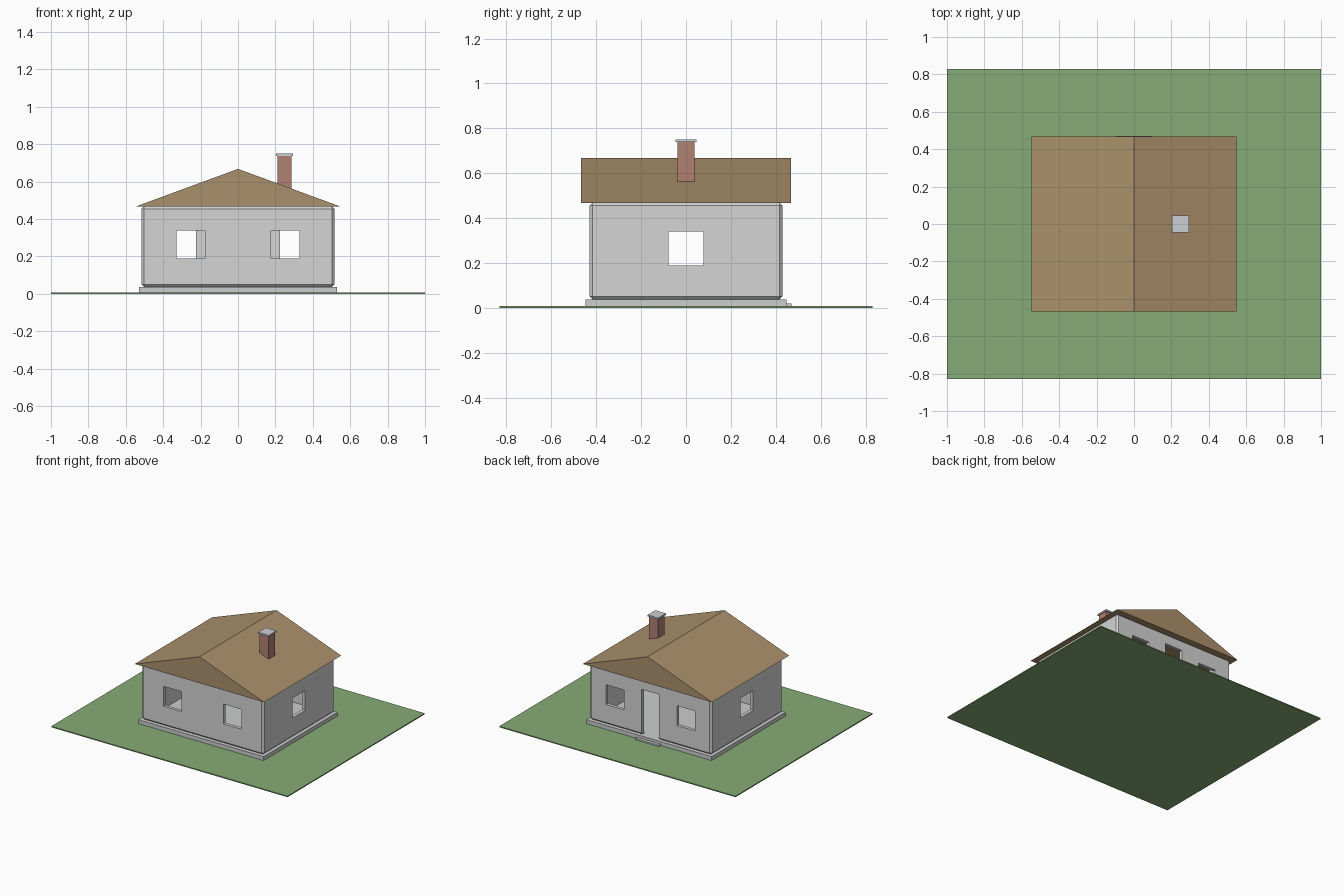
import bpy
import bmesh
from math import radians
from mathutils import Vector

if "Cube" in bpy.data.objects:
    bpy.data.objects.remove(bpy.data.objects["Cube"], do_unlink=True)


def material(name, r, g, b):
    mat = bpy.data.materials.new(name)
    mat.use_nodes = True
    mat.diffuse_color = (r, g, b, 1)
    mat.node_tree.nodes["Principled BSDF"].inputs["Base Color"].default_value = (r, g, b, 1)
    return mat


grass = material("grass green", 0.24, 0.41, 0.18)
plaster = material("plaster grey", 0.66, 0.66, 0.66)
concrete = material("concrete grey", 0.60, 0.62, 0.61)
tile = material("roof brown", 0.41, 0.28, 0.15)
brick = material("chimney brick", 0.44, 0.22, 0.17)
cap_grey = material("cap grey", 0.60, 0.62, 0.66)


def add_object(name, bm, mat=None):
    bmesh.ops.recalc_face_normals(bm, faces=bm.faces)
    mesh = bpy.data.meshes.new(name)
    bm.to_mesh(mesh)
    bm.free()
    if mat:
        mesh.materials.append(mat)
    obj = bpy.data.objects.new(name, mesh)
    bpy.context.collection.objects.link(obj)
    return obj


def box(name, x, y, z, mat=None, bevel=0):
    """Box given by its (low, high) range on each axis."""
    bm = bmesh.new()
    bmesh.ops.create_cube(bm, size=1)
    for v in bm.verts:
        v.co = Vector([r[0] if c < 0 else r[1] for r, c in zip((x, y, z), v.co)])
    if bevel:
        bmesh.ops.bevel(bm, geom=bm.edges[:], offset=bevel, segments=1,
                        profile=0.5, affect='EDGES')
    return add_object(name, bm, mat)


def cut(target, x, y, z):
    """Subtract a box from the target and discard the cutter."""
    cutter = box("cutter", x, y, z)
    cutter.hide_render = True
    mod = target.modifiers.new("cut", 'BOOLEAN')
    mod.operation = 'DIFFERENCE'
    mod.solver = 'EXACT'
    mod.object = cutter
    bpy.context.view_layer.objects.active = target
    bpy.ops.object.modifier_apply(modifier=mod.name)
    bpy.data.objects.remove(cutter, do_unlink=True)


# Lawn, foundation and back doorstep
box("lawn", (-1, 1), (-0.83, 0.83), (0, 0.008), grass)
box("foundation", (-0.53, 0.53), (-0.447, 0.447), (0.008, 0.038), concrete)
box("doorstep", (-0.1, 0.1), (0.447, 0.47), (0.008, 0.019), concrete)

# Hollow walls with bevelled corners
walls = box("walls", (-0.515, 0.515), (-0.43, 0.43), (0.038, 0.468), plaster, bevel=0.013)
cut(walls, (-0.49, 0.49), (-0.405, 0.405), (-0.1, 0.6))

# Window and door openings
sill_to_head = (0.188, 0.34)
cut(walls, (-0.7, 0.7), (-0.077, 0.077), sill_to_head)
for side in (-1, 1):
    for centre, depth in ((0.253, (-0.6, -0.3)), (0.3, (0.3, 0.6))):
        middle = side * centre
        cut(walls, (middle - 0.076, middle + 0.076), depth, sill_to_head)
cut(walls, (-0.074, 0.074), (0.3, 0.6), (-0.05, 0.385))

bpy.ops.object.select_all(action='DESELECT')
walls.select_set(True)
bpy.context.view_layer.objects.active = walls
bpy.ops.object.shade_smooth_by_angle(angle=radians(30))

# Gable roof, a triangle swept from front to back
bm = bmesh.new()
profile = [(-0.547, 0.467), (0.547, 0.467), (0, 0.668)]
gable = bm.faces.new([bm.verts.new((x, -0.467, z)) for x, z in profile])
swept = bmesh.ops.extrude_face_region(bm, geom=[gable], use_keep_orig=True)
bmesh.ops.translate(bm, vec=(0, 0.934, 0),
                    verts=[g for g in swept["geom"] if isinstance(g, bmesh.types.BMVert)])
add_object("roof", bm, tile)

# Chimney and its cap
box("chimney", (0.21, 0.286), (-0.038, 0.038), (0.5, 0.738), brick)
box("chimney_cap", (0.203, 0.293), (-0.046, 0.046), (0.738, 0.75), cap_grey)
